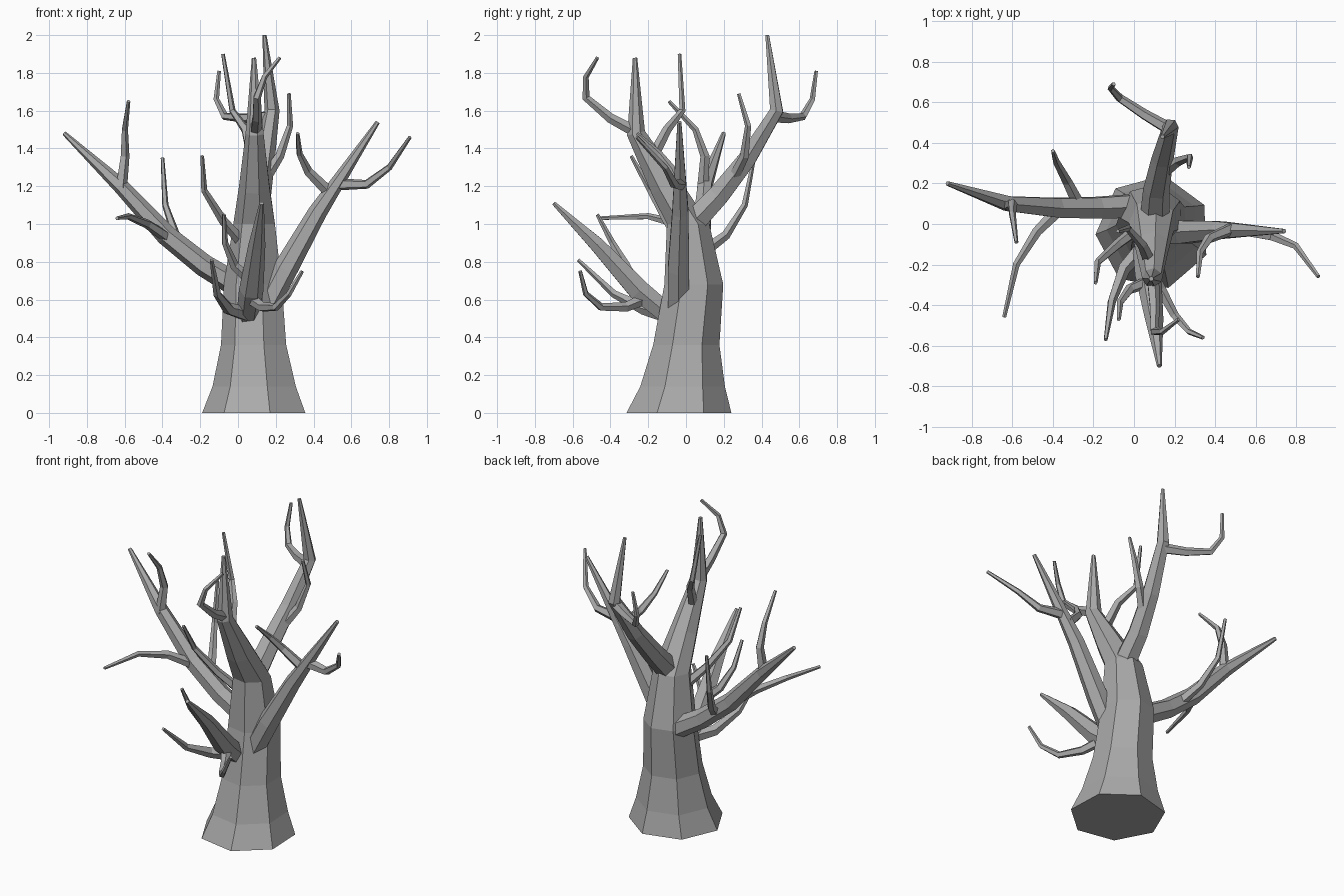
import bpy
import bmesh
import math
from mathutils import Vector

UP = Vector((0, 0, 1))

default_cube = bpy.data.objects.get("Cube")
if default_cube:
    bpy.data.objects.remove(default_cube, do_unlink=True)

# One bark colour for the whole tree
bark = bpy.data.materials.new("grey_bark")
bark.use_nodes = True
bark_colour = (0.4, 0.4, 0.4, 1)
bark.diffuse_color = bark_colour
bark.node_tree.nodes["Principled BSDF"].inputs["Base Color"].default_value = bark_colour


def sweep(name, points, radii, sides, level_rings=0, turn=0.0):
    """Loft a polygon along a path; the first level_rings stay horizontal."""
    points = [Vector(p) for p in points]
    bm = bmesh.new()
    rings = []
    side_axis = Vector((1, 0, 0))
    last = len(points) - 1
    for i, (point, radius) in enumerate(zip(points, radii)):
        before = (point - points[max(i - 1, 0)]).normalized()
        after = (points[min(i + 1, last)] - point).normalized()
        direction = UP if i < level_rings else (before + after).normalized()
        # carry the side axis along the path so that the tube does not twist
        side_axis = side_axis - direction * side_axis.dot(direction)
        if side_axis.length < 0.2:
            side_axis = direction.orthogonal()
        side_axis.normalize()
        other_axis = direction.cross(side_axis)
        ring = []
        for k in range(sides):
            angle = turn + math.tau * k / sides
            offset = side_axis * math.cos(angle) + other_axis * math.sin(angle)
            ring.append(bm.verts.new(point + offset * radius))
        rings.append(ring)
    for low, high in zip(rings, rings[1:]):
        for k in range(sides):
            n = (k + 1) % sides
            bm.faces.new((low[k], low[n], high[n], high[k]))
    bm.faces.new(rings[0][::-1])
    bm.faces.new(rings[-1])
    bmesh.ops.recalc_face_normals(bm, faces=bm.faces)
    mesh = bpy.data.meshes.new(name)
    bm.to_mesh(mesh)
    bm.free()
    mesh.materials.append(bark)
    tree_part = bpy.data.objects.new(name, mesh)
    bpy.context.collection.objects.link(tree_part)
    return tree_part


def limb(name, points, *radii):
    """Thick bough with its own radius at every point."""
    return sweep(name, points, radii, sides=6)


def twig(name, points, thick=0.033, tip=0.01):
    """Thin shoot with an even taper."""
    steps = len(points) - 1
    radii = [thick + (tip - thick) * i / steps for i in range(steps + 1)]
    return sweep(name, points, radii, sides=5)


# Trunk with flared foot, running on into the leaning leader
sweep("trunk",
      [(.095, -.04, 0), (.095, -.02, .14), (.09, 0, .36), (.085, .04, .68),
       (.09, .01, 1), (.09, -.11, 1.2), (.09, -.265, 1.48), (.085, -.27, 1.88)],
      [.285, .23, .18, .16, .115, .085, .05, .012],
      sides=7, level_rings=5, turn=math.radians(28))

# Shoots of the leader
twig("leader_curl", [(.09, -.25, 1.48), (.1, -.4, 1.56), (.1, -.53, 1.67),
                     (.14, -.53, 1.78), (.22, -.47, 1.88)])
twig("leader_upright", [(.08, -.19, 1.33), (.04, -.1, 1.5), (-.03, -.02, 1.6),
                        (-.08, -.035, 1.9)])
twig("leader_low_shoot", [(.05, 0, .87), (-.08, -.1, 1.02), (-.18, -.19, 1.18),
                          (-.19, -.29, 1.36)])

# Tall back bough
limb("back_limb", [(.1, 0, .97), (.11, .17, 1.15), (.14, .32, 1.34),
                   (.18, .48, 1.6), (.14, .43, 2)],
     .075, .065, .055, .04, .011)
twig("back_hook", [(.17, .47, 1.57), (.05, .54, 1.56), (-.07, .62, 1.57),
                   (-.115, .67, 1.66), (-.1, .69, 1.81)])
twig("back_shoot", [(.13, .24, 1.22), (.22, .31, 1.36), (.275, .33, 1.52),
                    (.27, .28, 1.69)])

# Left bough
limb("left_limb", [(.15, -.04, .57), (.25, -.04, .76), (.42, -.03, 1.06),
                   (.74, -.035, 1.54)],
     .065, .065, .05, .012)
twig("left_outer_shoot", [(.54, -.03, 1.21), (.68, -.06, 1.21),
                          (.8, -.11, 1.3), (.91, -.26, 1.46)])
twig("left_inner_shoot", [(.49, -.02, 1.16), (.37, -.07, 1.28),
                          (.325, -.14, 1.37), (.315, -.26, 1.48)])

# Right bough
limb("right_limb", [(.02, .09, .66), (-.18, .08, .78), (-.38, .08, .94),
                    (-.62, .1, 1.2), (-.92, .2, 1.48)],
     .065, .06, .055, .042, .012)
twig("right_upright", [(-.62, .09, 1.19), (-.6, .1, 1.36), (-.6, .05, 1.5),
                       (-.58, -.09, 1.65)])
twig("right_back_shoot", [(-.27, .09, .85), (-.33, .21, .94),
                          (-.385, .31, 1.1), (-.4, .36, 1.35)])
twig("right_front_shoot", [(-.36, .08, .92), (-.48, -.04, 1),
                           (-.58, -.2, 1.04), (-.64, -.46, 1.03)])

# Front bough
limb("front_limb", [(.05, -.07, .5), (.07, -.25, .65), (.1, -.47, .89),
                    (.125, -.7, 1.11)],
     .06, .065, .045, .012)
twig("front_right_shoot", [(.06, -.1, .52), (-.05, -.22, .55),
                           (-.11, -.38, .63), (-.14, -.57, .81)], thick=.045)
twig("front_left_shoot", [(.06, -.2, .61), (.13, -.32, .56),
                          (.2, -.45, .56), (.27, -.53, .63), (.34, -.56, .75)])
twig("front_upright", [(.08, -.28, .69), (-.02, -.32, .78),
                       (-.07, -.39, .9), (-.075, -.47, 1.05)])
